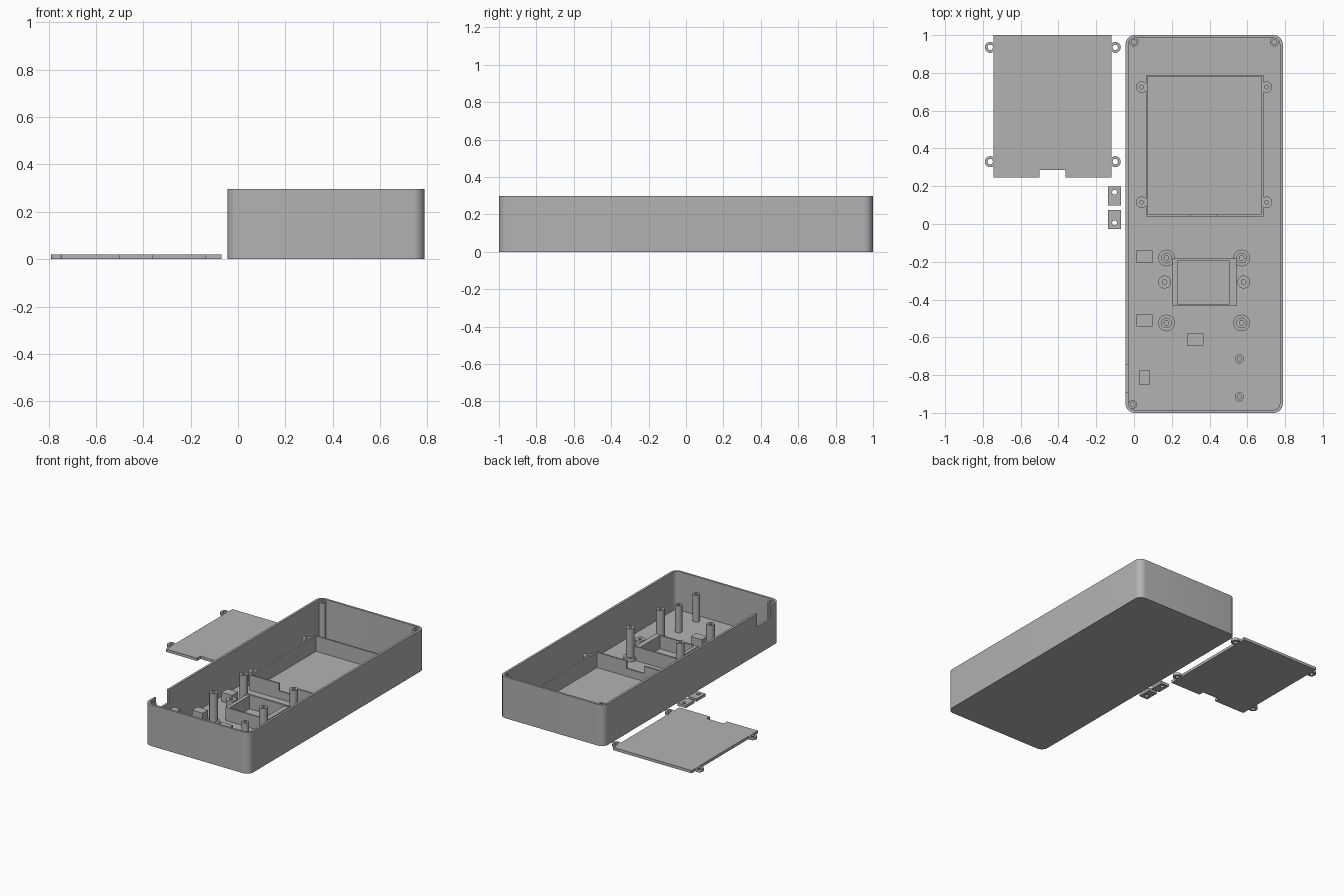
import bpy
import bmesh
from math import cos, sin, pi

default_cube = bpy.data.objects.get("Cube")
if default_cube:
    bpy.data.objects.remove(default_cube)

grey = bpy.data.materials.new("plain grey")
grey.use_nodes = True
colour = (0.448, 0.448, 0.448, 1)
grey.diffuse_color = colour
grey.node_tree.nodes["Principled BSDF"].inputs["Base Color"].default_value = colour

FLOOR, TOP = 0.02, 0.297
LEFT, RIGHT = -0.045, 0.788


def make(name, bm, smooth=False):
    bmesh.ops.recalc_face_normals(bm, faces=bm.faces)
    mesh = bpy.data.meshes.new(name)
    bm.to_mesh(mesh)
    bm.free()
    mesh.materials.append(grey)
    ob = bpy.data.objects.new(name, mesh)
    bpy.context.collection.objects.link(ob)
    if smooth:
        bpy.ops.object.select_all(action="DESELECT")
        ob.select_set(True)
        bpy.context.view_layer.objects.active = ob
        bpy.ops.object.shade_smooth_by_angle()
    return ob


def loft(name, rings, smooth=True):
    """Bridge closed rings of points and cap both ends."""
    bm = bmesh.new()
    loops = [[bm.verts.new(p) for p in ring] for ring in rings]
    n = len(loops[0])
    for a, b in zip(loops, loops[1:]):
        for i in range(n):
            j = (i + 1) % n
            bm.faces.new((a[i], a[j], b[j], b[i]))
    bm.faces.new(loops[0])
    bm.faces.new(loops[-1])
    return make(name, bm, smooth)


def circle(x, y, r, z, n=32):
    return [(x + r * cos(2 * pi * i / n), y + r * sin(2 * pi * i / n), z)
            for i in range(n)]


def turned(name, x, y, profile):
    return loft(name, [circle(x, y, r, z) for r, z in profile])


def box(name, x0, x1, y0, y1, z0, z1):
    ring = [(x0, y0), (x1, y0), (x1, y1), (x0, y1)]
    return loft(name, [[(x, y, z) for x, y in ring] for z in (z0, z1)], False)


def cut(ob, cutter):
    cutter.hide_render = True
    cutter.hide_viewport = True
    cutter.display_type = "WIRE"
    mod = ob.modifiers.new("cut", "BOOLEAN")
    mod.operation = "DIFFERENCE"
    mod.solver = "EXACT"
    mod.object = cutter


def rounded(inset, z, radius=0.05, steps=8):
    r = radius - inset
    pts = []
    corners = [(RIGHT - radius, 1 - radius), (LEFT + radius, 1 - radius),
               (LEFT + radius, radius - 1), (RIGHT - radius, radius - 1)]
    for q, (cx, cy) in enumerate(corners):
        for i in range(steps + 1):
            a = (q + i / steps) * pi / 2
            pts.append((cx + r * cos(a), cy + r * sin(a), z))
    return pts


# Open case with a cable opening in one side wall
case = loft("case_shell", [rounded(0, 0), rounded(0, TOP),
                           rounded(0.016, TOP), rounded(0.016, FLOOR)])
cut(case, box("cable_opening_cutter", -0.1, -0.02, -0.89, -0.745, 0.2, 0.4))


def post(name, x, y, r, top, hole, collar=0):
    profile = [(r, 0.01), (r, top), (hole, top), (hole, top - 0.08)]
    if collar:
        profile = [(collar, 0.01), (collar, 0.045), (r, 0.045)] + profile[1:]
    turned(name, x, y, profile)


# Screw posts in the case corners
for x, y in ((0, 0.963), (0.743, 0.963), (-0.007, -0.955)):
    post("corner_post", x, y, 0.023, 0.288, 0.012)

# Bosses around the display frame
for x in (0.04, 0.702):
    for y in (0.115, 0.725):
        post("display_boss", x, y, 0.03, 0.125, 0.01)

# Tall collared posts, guide bosses and slim posts
for x in (0.172, 0.57):
    for y in (-0.18, -0.524):
        post("tall_post", x, y, 0.028, 0.25, 0.012, 0.044)
for x in (0.162, 0.58):
    post("guide_boss", x, -0.307, 0.034, 0.115, 0.012)
for y in (-0.714, -0.915):
    post("slim_post", 0.558, y, 0.024, 0.213, 0.011)

# Display frame, with a lowered section in its front wall
FRAME = 0.13
box("display_frame_left", 0.063, 0.075, 0.04, 0.79, 0.01, FRAME)
box("display_frame_right", 0.673, 0.685, 0.04, 0.79, 0.01, FRAME)
box("display_frame_back", 0.075, 0.673, 0.78, 0.79, 0.01, FRAME)
front = box("display_frame_front", 0.075, 0.673, 0.04, 0.051, 0.01, FRAME)
cut(front, box("frame_notch_cutter", 0.3, 0.437, 0, 0.1, 0.077, 0.3))

# Small module holder
box("holder_left", 0.204, 0.23, -0.423, -0.196, 0.01, 0.115)
box("holder_right", 0.505, 0.542, -0.423, -0.196, 0.01, 0.115)
box("holder_back", 0.204, 0.542, -0.196, -0.182, 0.01, 0.12)
box("holder_front", 0.204, 0.542, -0.434, -0.423, 0.01, 0.115)

# Support blocks on the floor
for x0, x1, y0, y1, top in ((0.013, 0.098, -0.207, -0.14, 0.085),
                            (0.013, 0.098, -0.542, -0.48, 0.085),
                            (0.28, 0.368, -0.643, -0.58, 0.085),
                            (0.03, 0.082, -0.852, -0.773, 0.2)):
    box("support_block", x0, x1, y0, y1, 0.01, top)

# Loose cover plate with a notch and four screw tabs
outline = [(-0.745, 0.247), (-0.5, 0.247), (-0.5, 0.285), (-0.363, 0.285),
           (-0.363, 0.247), (-0.12, 0.247), (-0.12, 1), (-0.745, 1)]
loft("cover_plate", [[(x, y, z) for x, y in outline] for z in (0, 0.02)], False)


def ring(name, x, y, r, hole, z):
    bm = bmesh.new()
    loops = [[bm.verts.new(p) for p in circle(x, y, rr, zz)]
             for rr, zz in ((r, 0), (r, z), (hole, z), (hole, 0))]
    for k, a in enumerate(loops):
        b = loops[(k + 1) % 4]
        for i in range(len(a)):
            j = (i + 1) % len(a)
            bm.faces.new((a[i], a[j], b[j], b[i]))
    make(name, bm, True)


for x in (-0.761, -0.099):
    for y in (0.33, 0.935):
        ring("cover_tab", x, y, 0.029, 0.014, 0.02)

# Two loose drilled clamps
for y0, hole_y in ((0.098, 0.168), (-0.026, 0.006)):
    clamp = box("small_clamp", -0.137, -0.07, y0, y0 + 0.1, 0, 0.02)
    cut(clamp, turned("clamp_hole_cutter", -0.103, hole_y,
                      [(0.013, -0.05), (0.013, 0.05)]))
